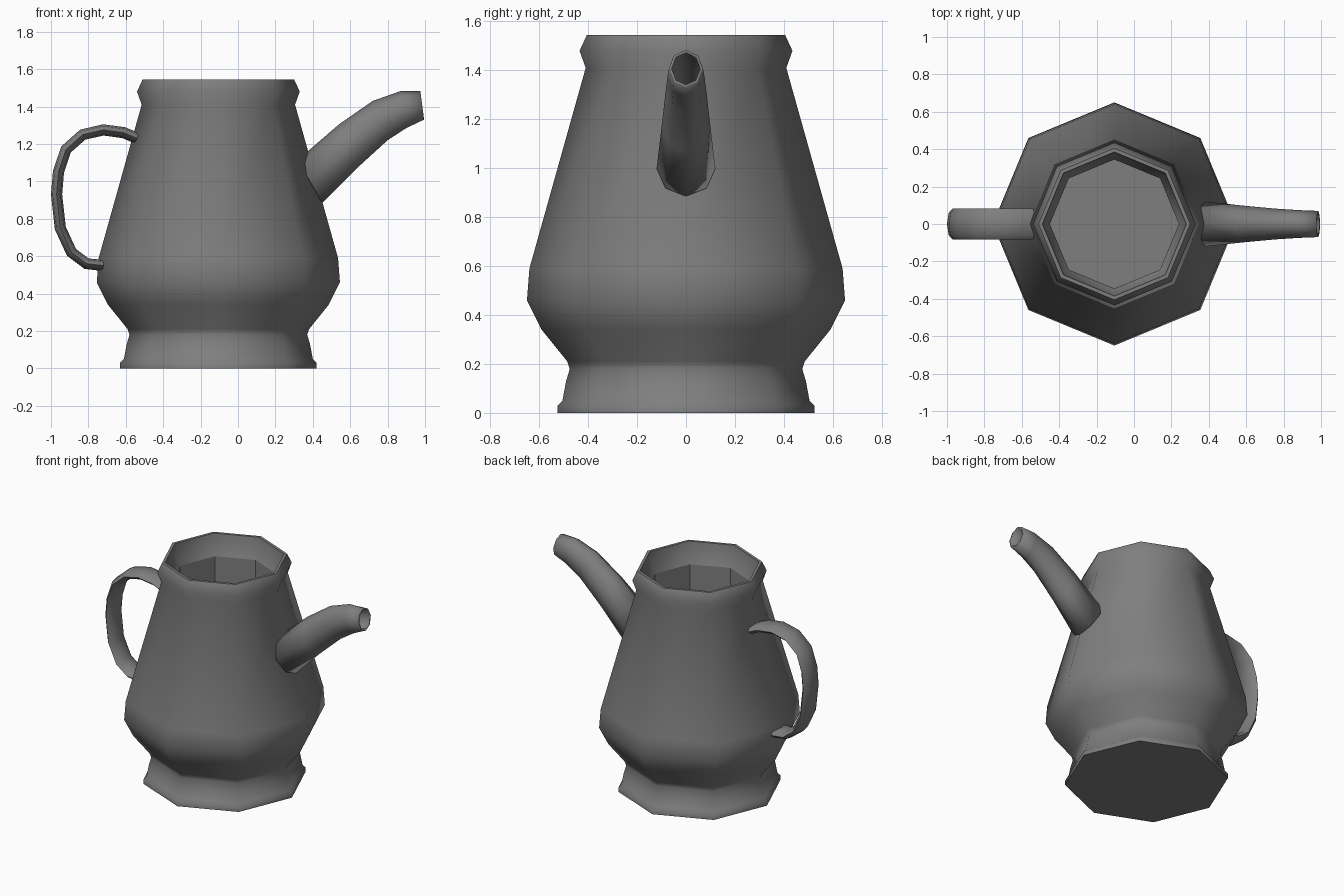
import bpy, bmesh, math
from mathutils import Vector

if "Cube" in bpy.data.objects:
    bpy.data.objects.remove(bpy.data.objects["Cube"])

SIDES = 8
AXIS_X = -0.105

grey = bpy.data.materials.new("plain grey")
grey.use_nodes = True
colour = (0.21, 0.21, 0.21, 1)
grey.diffuse_color = colour
grey.node_tree.nodes["Principled BSDF"].inputs["Base Color"].default_value = colour


def loft(name, rings, smooth_angle, cap_start=True, cap_end=True):
    """Bridge equal-sized rings of points into one tube."""
    bm = bmesh.new()
    loops = [[bm.verts.new(p) for p in ring] for ring in rings]
    for a, b in zip(loops, loops[1:]):
        n = len(a)
        for i in range(n):
            j = (i + 1) % n
            bm.faces.new((a[i], a[j], b[j], b[i]))
    if cap_start:
        bm.faces.new(loops[0][::-1])
    if cap_end:
        bm.faces.new(loops[-1])
    bmesh.ops.recalc_face_normals(bm, faces=bm.faces)
    mesh = bpy.data.meshes.new(name)
    bm.to_mesh(mesh)
    bm.free()
    mesh.materials.append(grey)
    obj = bpy.data.objects.new(name, mesh)
    bpy.context.collection.objects.link(obj)
    bpy.ops.object.select_all(action="DESELECT")
    obj.select_set(True)
    bpy.context.view_layer.objects.active = obj
    bpy.ops.object.shade_smooth_by_angle(angle=math.radians(smooth_angle))
    return obj


def oval(centre, u, v):
    """Ring of points spanned by two half-axes."""
    return [centre + u * math.cos(t) + v * math.sin(t)
            for t in (math.tau * i / SIDES for i in range(SIDES))]


def level(r, z):
    return oval(Vector((AXIS_X, 0, z)), Vector((r, 0, 0)), Vector((0, r, 0)))


# Body: foot, belly, neck and rolled rim
outside = [(0.525, 0), (0.525, 0.03), (0.505, 0.05), (0.49, 0.13), (0.475, 0.18),
           (0.485, 0.21), (0.59, 0.34), (0.65, 0.46), (0.64, 0.59), (0.41, 1.41),
           (0.435, 1.48), (0.405, 1.545), (0.385, 1.545), (0.375, 1.47), (0.345, 1.40)]
loft("pot_body", [level(r, z) for r, z in outside], 60, cap_end=False)

# Inner well, faceted and facing inward
well = loft("pot_inside", [level(0.345, 1.40), level(0.345, 0.1)], 20, cap_start=False)
well.data.flip_normals()

# Spout: each ring runs from an upper to a lower edge point, with a half width
spout_rings = [((0.32, 1.115), (0.45, 0.885), 0.12), ((0.54, 1.305), (0.63, 1.065), 0.098),
               ((0.72, 1.43), (0.80, 1.22), 0.082), ((0.87, 1.483), (0.90, 1.285), 0.074),
               ((0.975, 1.483), (0.995, 1.33), 0.07)]
rings = []
for top, low, width in spout_rings:
    a, b = Vector((top[0], 0, top[1])), Vector((low[0], 0, low[1]))
    rings.append(oval((a + b) / 2, Vector((0, width, 0)), (a - b) / 2))
spout = loft("spout", rings, 60, cap_start=False, cap_end=False)
wall = spout.modifiers.new("wall", "SOLIDIFY")
wall.thickness = 0.012
wall.offset = -1

# Handle: broad oval strap swept along a loop
path = [Vector((x, 0, z)) for x, z in (
    (-0.54, 1.23), (-0.61, 1.26), (-0.72, 1.275), (-0.83, 1.25), (-0.92, 1.17),
    (-0.96, 1.05), (-0.97, 0.93), (-0.95, 0.75), (-0.89, 0.62), (-0.81, 0.56),
    (-0.72, 0.55))]
rings = []
for i, p in enumerate(path):
    along = (path[min(i + 1, len(path) - 1)] - path[max(i - 1, 0)]).normalized()
    across = Vector((0, 1, 0))
    rings.append(oval(p, across * 0.083, along.cross(across) * 0.03))
loft("handle", rings, 60)
